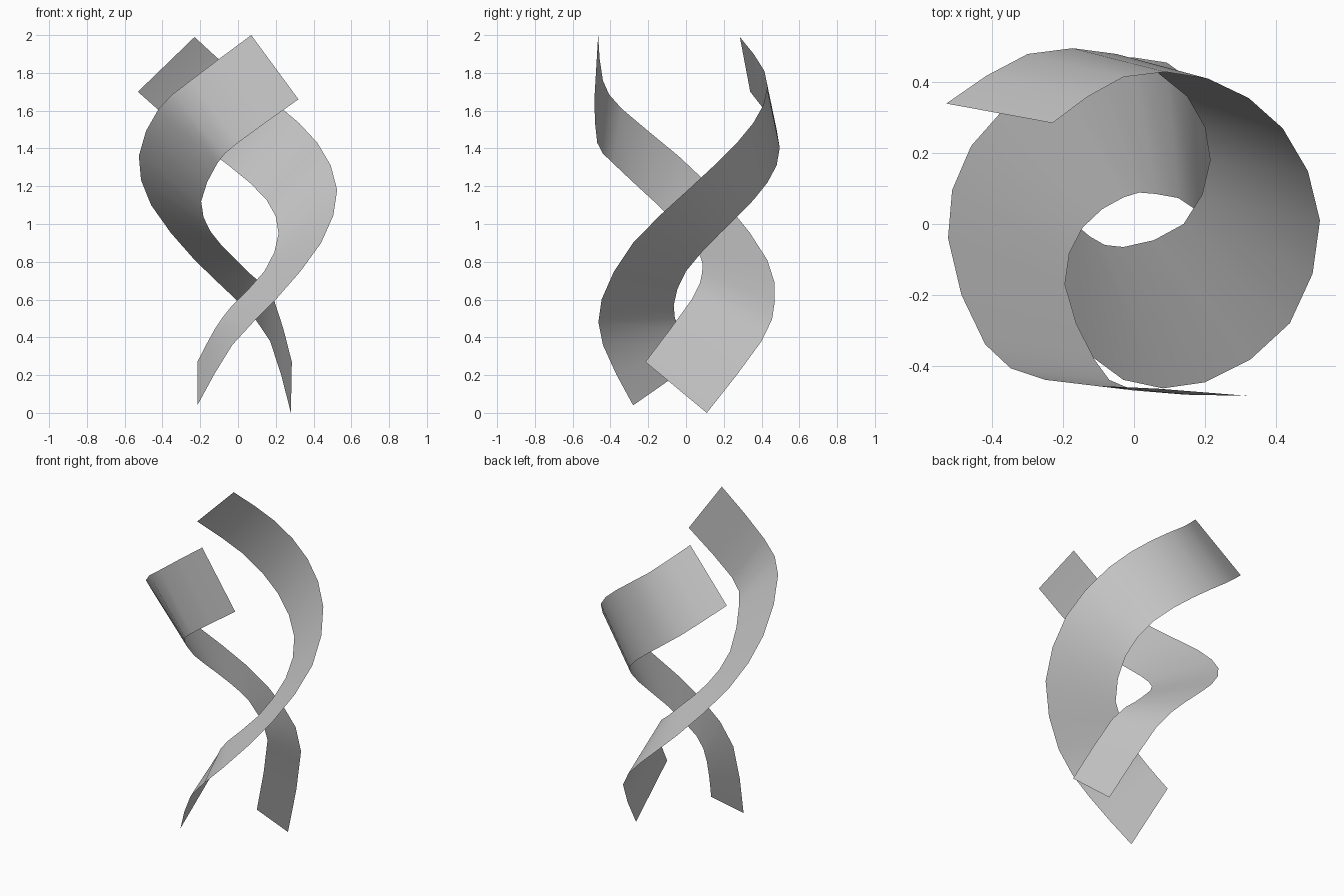
import bpy
from mathutils import Vector

if "Cube" in bpy.data.objects:
    bpy.data.objects.remove(bpy.data.objects["Cube"])


def spline(points, steps):
    """Catmull-Rom curve through the key points."""
    p = [Vector(q) for q in points]
    p = [2 * p[0] - p[1]] + p + [2 * p[-1] - p[-2]]
    out = []
    for i in range(1, len(p) - 2):
        a, b, c, d = p[i - 1:i + 3]
        for s in range(steps):
            t = s / steps
            out.append(0.5 * (2 * b + (c - a) * t + (2 * a - 5 * b + 4 * c - d) * t ** 2
                              + (3 * b - a - 3 * c + d) * t ** 3))
    return out + [p[-2]]


def ribbon(name, outer, inner, steps=2):
    """Thin strip lofted between two edge curves."""
    a, b = spline(outer, steps), spline(inner, steps)
    n = len(a)
    faces = [(i, i + 1, n + i + 1, n + i) for i in range(n - 1)]
    mesh = bpy.data.meshes.new(name)
    mesh.from_pydata(a + b, [], faces)
    mesh.shade_smooth()
    obj = bpy.data.objects.new(name, mesh)
    bpy.context.collection.objects.link(obj)
    return obj


# ribbon whose top end faces the front
ribbon("front_ribbon",
       outer=[(.07, -.465, 2.0), (-.25, -.44, 1.76), (-.42, -.34, 1.61), (-.525, -.04, 1.36),
              (-.46, .22, 1.1), (-.23, .43, .81), (0, .47, .59), (.17, .40, .38), (.28, .11, 0)],
       inner=[(.32, -.485, 1.66), (0, -.47, 1.43), (-.11, -.385, 1.32), (-.195, -.17, 1.12),
              (-.145, -.01, .96), (-.03, .075, .83), (.06, .085, .74), (.19, .03, .6),
              (.285, -.215, .27)])

# ribbon whose top end is at the back
ribbon("back_ribbon",
       outer=[(-.23, .285, 1.99), (-.03, .415, 1.81), (.21, .41, 1.63), (.42, .27, 1.43),
              (.525, .01, 1.18), (.44, -.28, .9), (.20, -.447, .6), (-.03, -.44, .36),
              (-.215, -.28, .04)],
       inner=[(-.53, .34, 1.70), (-.30, .48, 1.5), (-.05, .48, 1.31), (.15, .36, 1.13),
              (.215, .18, .95), (.14, 0, .75), (-.03, -.065, .57), (-.125, -.035, .44),
              (-.215, .05, .27)])
